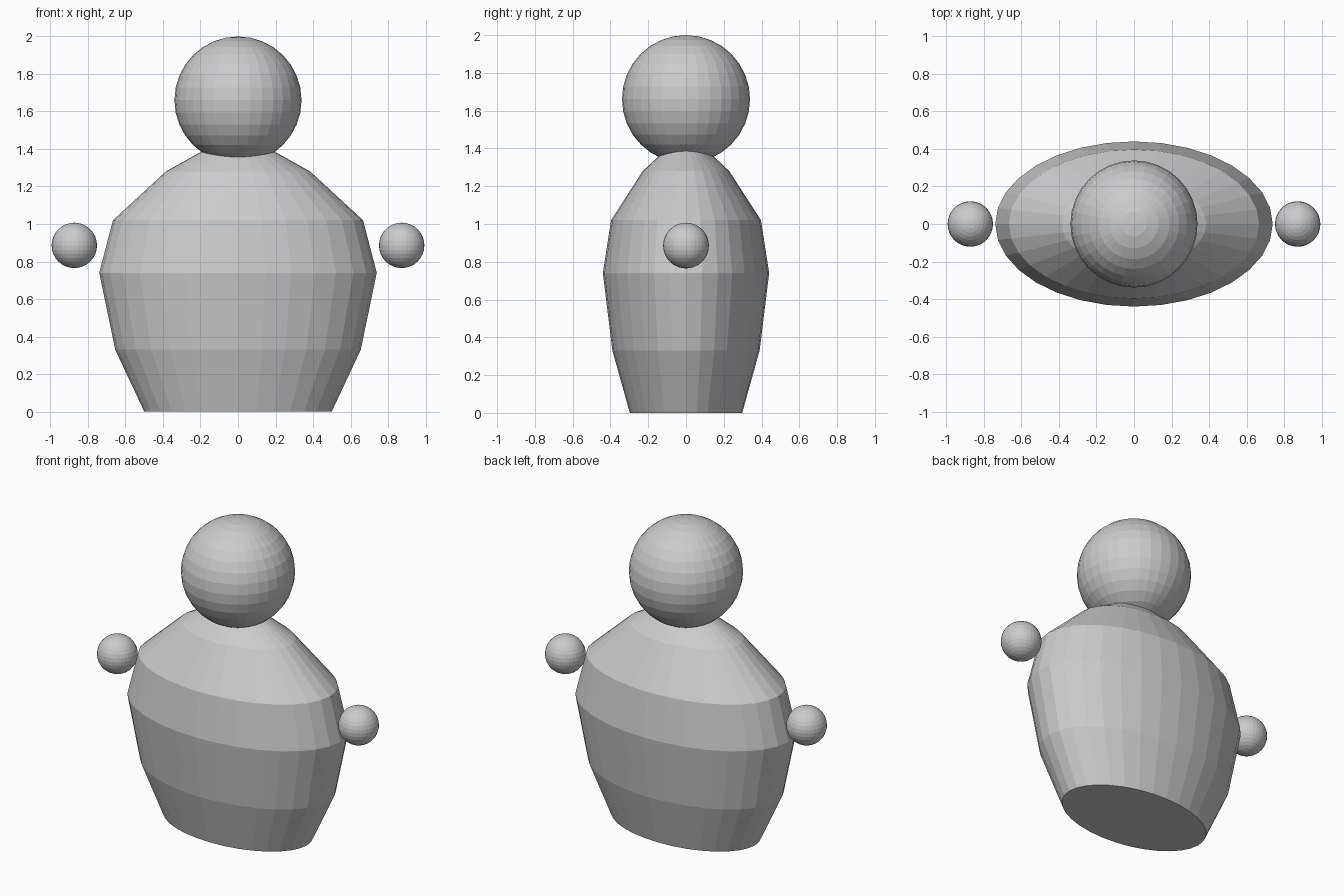
import bpy, bmesh
from math import cos, sin, tau

if "Cube" in bpy.data.objects:
    bpy.data.objects.remove(bpy.data.objects["Cube"])

SIDES = 32


def lathe(name, profile, depth):
    """Stack flattened rings into a capped, flat-shaded body."""
    bm = bmesh.new()
    rings = [[bm.verts.new((r * cos(tau * i / SIDES), r * depth * sin(tau * i / SIDES), z))
              for i in range(SIDES)] for r, z in profile]
    for a, b in zip(rings, rings[1:]):
        for i in range(SIDES):
            j = (i + 1) % SIDES
            bm.faces.new((a[i], a[j], b[j], b[i]))
    bm.faces.new(rings[0][::-1])
    bm.faces.new(rings[-1])
    mesh = bpy.data.meshes.new(name)
    bm.to_mesh(mesh)
    bm.free()
    bpy.context.collection.objects.link(bpy.data.objects.new(name, mesh))


def ball(name, radius, location):
    bpy.ops.mesh.primitive_uv_sphere_add(segments=32, ring_count=16,
                                         radius=radius, location=location)
    bpy.context.object.name = name


# Oval body, its narrow top tucked into the head
lathe("body", [(0.5, 0), (0.655, 0.33), (0.74, 0.74), (0.667, 1.02),
               (0.385, 1.28), (0.17, 1.4)], 0.595)

# Head
ball("head", 0.339, (0, 0, 1.661))

# Floating hands
for side, x in (("left", -0.873), ("right", 0.873)):
    ball(side + "_hand", 0.121, (x, 0, 0.886))
